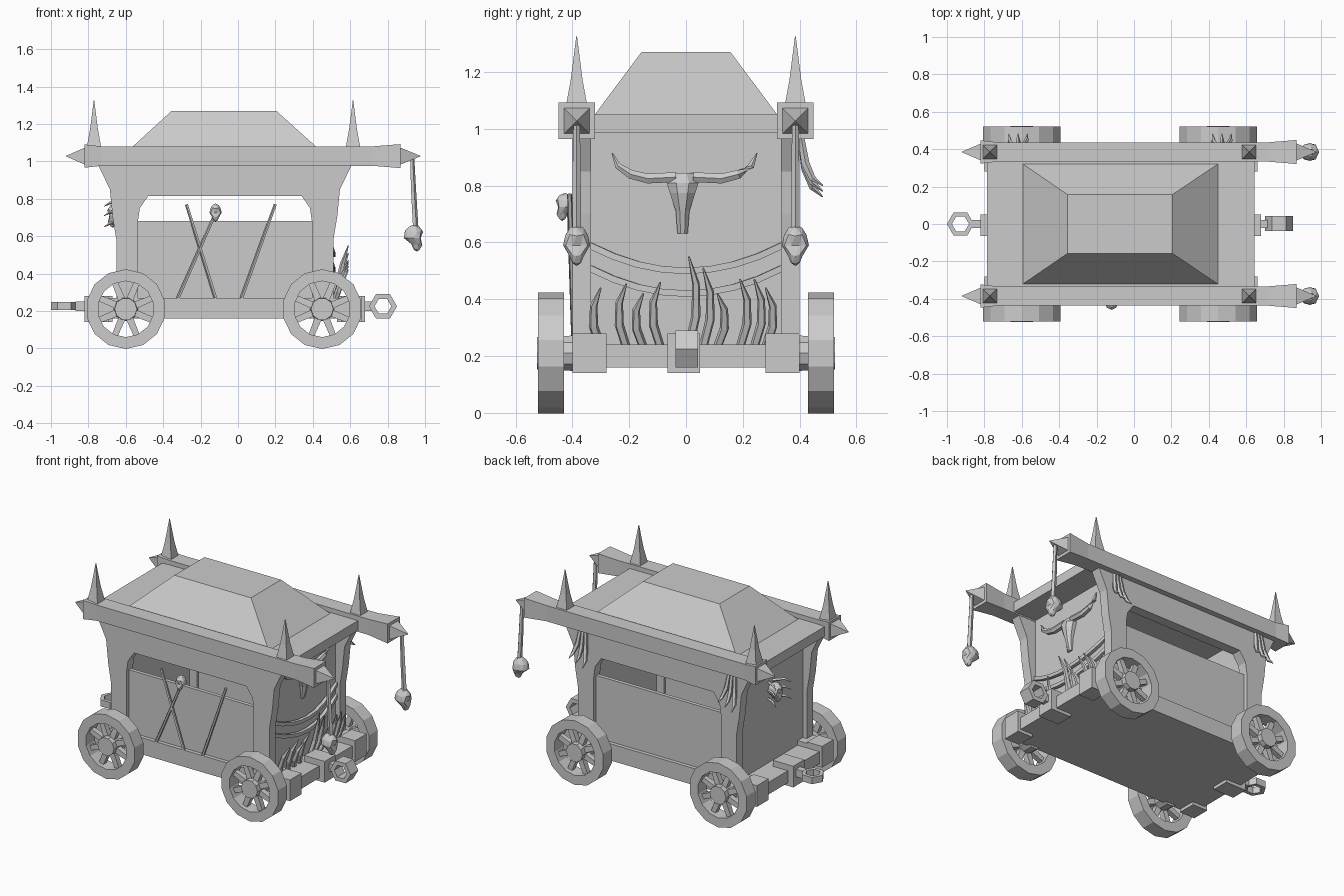
import bpy, bmesh, math
from mathutils import Vector, Matrix

cube = bpy.data.objects.get("Cube")
if cube:
    bpy.data.objects.remove(cube, do_unlink=True)

GREY = (0.6, 0.6, 0.6, 1)
mat = bpy.data.materials.new("weathered grey")
mat.use_nodes = True
mat.diffuse_color = GREY
mat.node_tree.nodes["Principled BSDF"].inputs["Base Color"].default_value = GREY

MID = -0.07                      # middle of the cart body along x
BEAM_Y = 0.385


def finish(name, bm):
    bmesh.ops.recalc_face_normals(bm, faces=bm.faces)
    mesh = bpy.data.meshes.new(name)
    bm.to_mesh(mesh)
    bm.free()
    mesh.materials.append(mat)
    ob = bpy.data.objects.new(name, mesh)
    bpy.context.collection.objects.link(ob)
    return ob


def box(name, x0, x1, y0, y1, z0, z1):
    bm = bmesh.new()
    bmesh.ops.create_cube(bm, size=1)
    size = Vector((x1 - x0, y1 - y0, z1 - z0))
    centre = Vector((x0 + x1, y0 + y1, z0 + z1)) / 2
    bmesh.ops.transform(bm, matrix=Matrix.Translation(centre) @ Matrix.Diagonal(size.to_4d()), verts=bm.verts)
    return finish(name, bm)


def skin(bm, rings, closed=False):
    n = len(rings[0])
    pairs = list(zip(rings, rings[1:])) + ([(rings[-1], rings[0])] if closed else [])
    for a, b in pairs:
        for i in range(n):
            j = (i + 1) % n
            bm.faces.new((a[i], a[j], b[j], b[i]))
    if not closed:
        bm.faces.new(rings[0][::-1])
        bm.faces.new(rings[-1])


def tube(name, points, radii, sides=5, flat=1.0, turn=0.0):
    """Tapered loft along a path; flat squashes the section."""
    pts = [Vector(p) for p in points]
    bm = bmesh.new()
    rings = []
    for i, p in enumerate(pts):
        t = (pts[min(i + 1, len(pts) - 1)] - pts[max(i - 1, 0)]).normalized()
        ref = Vector((0, 1, 0)) if abs(t.y) < 0.8 else Vector((0, 0, 1))
        u = t.cross(ref).normalized()
        v = t.cross(u)
        ring = []
        for k in range(sides):
            a = turn + math.tau * k / sides
            ring.append(bm.verts.new(p + radii[i] * (u * math.cos(a) + v * flat * math.sin(a))))
        rings.append(ring)
    skin(bm, rings)
    return finish(name, bm)


def extrude_y(name, outline, y0, y1):
    bm = bmesh.new()
    skin(bm, [[bm.verts.new((x, y, z)) for x, z in outline] for y in (y0, y1)])
    return finish(name, bm)


def ring(name, centre, outer, inner, half, sides, axis, turn=0.0):
    bm = bmesh.new()
    rot = Matrix.Rotation(math.pi / 2, 4, 'X') if axis == 'Y' else Matrix()
    rings = []
    for k in range(sides):
        a = turn + math.tau * k / sides
        section = ((outer, -half), (outer, half), (inner, half), (inner, -half))
        rings.append([bm.verts.new(rot @ Vector((r * math.cos(a), r * math.sin(a), h)) + Vector(centre))
                      for r, h in section])
    skin(bm, rings, closed=True)
    return finish(name, bm)


def skull(name, centre, size, heading):
    """Cranium narrowing to a jaw, with pressed-in eye sockets, facing +x before turning."""
    bm = bmesh.new()
    bmesh.ops.create_icosphere(bm, subdivisions=2, radius=1)
    for v in bm.verts:
        if v.co.z < -0.2:
            v.co.y *= 0.65
            v.co.x = v.co.x * 0.6 + 0.3
        v.co.z *= 1.3
        v.co.y *= 0.85
        if v.co.x > 0.6 and 0.2 < abs(v.co.y) < 0.6 and -0.5 < v.co.z < 0.4:
            v.co.x -= 0.3
    bmesh.ops.transform(bm, matrix=Matrix.Translation(centre) @ Matrix.Rotation(heading, 4, 'Z')
                        @ Matrix.Scale(size, 4), verts=bm.verts)
    return finish(name, bm)


# chassis
box("floor", MID - 0.71, MID + 0.71, -0.3, 0.3, 0.16, 0.24)
for s, side in ((-1, "front"), (1, "back")):
    y0, y1 = sorted((s * 0.28, s * 0.4))
    box(side + "_sill", MID - 0.66, MID + 0.66, y0, y1, 0.16, 0.27)
for s, end in ((-1, "right"), (1, "left")):
    def span(a, b):
        return sorted((MID + s * a, MID + s * b))
    box(end + "_cross_beam", *span(0.6, 0.7), -0.4, 0.4, 0.18, 0.24)
    for t in (-1, 1):
        box(end + "_beam_block", *span(0.62, 0.73), *sorted((t * 0.28, t * 0.4)), 0.14, 0.28)
    box(end + "_hitch_block", *span(0.6, 0.75), -0.065, 0.05, 0.14, 0.28)
    box(end + "_hitch_neck", *span(0.74, 0.8), -0.022, 0.022, 0.2, 0.25)
    box(end + "_wall", *span(0.52, 0.55), -0.36, 0.36, 0.22, 1.0)
ring("left_hitch_ring", (0.775, 0.003, 0.225), 0.075, 0.045, 0.04, 6, 'Y')
ring("right_hitch_ring", (-0.928, 0, 0.227), 0.072, 0.046, 0.022, 6, 'Z')

# wheels
for x in (-0.6, 0.45):
    for s in (-1, 1):
        y = s * 0.475
        ring("wheel_rim", (x, y, 0.21), 0.213, 0.15, 0.046, 14, 'Y', math.pi / 14)
        tube("wheel_hub", [(x, s * 0.38, 0.21), (x, s * 0.525, 0.21)], [0.066, 0.06], 10)
        for k in range(8):
            a = math.tau * (k + 0.5) / 8
            d = Vector((math.cos(a), 0, math.sin(a)))
            c = Vector((x, y, 0.21))
            tube("wheel_spoke", [c + d * 0.05, c + d * 0.16], [0.027, 0.022], 4, 1, math.pi / 4)

# side frames with flared posts, and the low panels between them
half = [(0.465, 0.25), (0.58, 0.25), (0.58, 0.58), (0.6, 0.7), (0.615, 0.85), (0.68, 0.985)]
arch = [(0.41, 0.815), (0.455, 0.75), (0.465, 0.68)]
outline = [(MID + x, z) for x, z in half] + [(MID - x, z) for x, z in reversed(half)]
outline += [(MID - x, z) for x, z in reversed(arch)] + [(MID + x, z) for x, z in arch]
for s, side in ((-1, "front"), (1, "back")):
    extrude_y(side + "_frame", outline, s * 0.335, s * 0.4)
    box(side + "_panel", MID - 0.5, MID + 0.5, *sorted((s * 0.35, s * 0.375)), 0.24, 0.68)

# roof
box("roof_slab", MID - 0.715, MID + 0.715, -0.34, 0.34, 0.985, 1.05)
bm = bmesh.new()
skin(bm, [[bm.verts.new((x, y, z)) for x, y in ((x0, -w), (x1, -w), (x1, w), (x0, w))]
          for x0, x1, w, z in ((-0.6, 0.455, 0.325, 1.045), (-0.355, 0.205, 0.157, 1.27))])
finish("roof_hip", bm)

# long beams with flared ends, points and upright spikes
for s, side in ((-1, "front"), (1, "back")):
    y = s * BEAM_Y
    path = [(-0.82, 0.062), (-0.73, 0.052), (0.72, 0.052), (0.87, 0.064)]
    tube(side + "_beam", [(x, y, 1.028) for x, r in path], [r * math.sqrt(2) for x, r in path], 4, 1, math.pi / 4)
    for x0, x1 in ((-0.815, -0.92), (0.865, 0.975)):
        tube("beam_point", [(x0, y, 1.028), (x1, y, 1.028)], [0.066, 0.002], 4, 1, math.pi / 4)
    for x in (-0.77, 0.615):
        tube("roof_spike", [(x, y, 1.07), (x, y, 1.17), (x, y, 1.325)], [0.056, 0.03, 0.002], 4, 1, math.pi / 4)
    # hanging skulls
    tube("skull_rope", [(0.93, y, 1.03), (0.937, y, 0.85), (0.95, y, 0.62)], [0.012, 0.015, 0.016], 5)
    skull("hanging_skull", (0.94, y, 0.59), 0.056, 0)

# horned skull on the left end wall
WALL = MID + 0.55
bm = bmesh.new()
rows = [(0.845, 0.035, 0.03), (0.81, 0.056, 0.05), (0.775, 0.045, 0.05), (0.71, 0.024, 0.035), (0.632, 0.018, 0.015)]
skin(bm, [[bm.verts.new((WALL + d * f, w * e - 0.012, z)) for e, f in
           ((-1, 0), (-1, 0.5), (-0.4, 1), (0.4, 1), (1, 0.5), (1, 0))] for z, w, d in rows])
finish("horned_skull", bm)
for s in (-1, 1):
    tube("horn", [(WALL + 0.02, s * y - 0.005, z) for y, z in
                  ((0.03, 0.83), (0.13, 0.825), (0.19, 0.84), (0.235, 0.87), (0.255, 0.915))],
         [0.02, 0.02, 0.018, 0.013, 0.002], 6)

# sagging band across the left end, and curved ribs below it
for drop in (0, 0.1):
    tube("sagging_band", [(WALL + 0.03 * (1 - (k / 4) ** 2), 0.085 * k, 0.5 - drop * 0.8 + 0.09 * (k / 4) ** 2)
                          for k in range(-4, 5)], [0.016] * 9, 4, 1, math.pi / 4)
ribs = [(-0.3, 0.44), (-0.21, 0.455), (-0.15, 0.42), (-0.09, 0.46), (0.01, 0.55),
        (0.06, 0.51), (0.11, 0.42), (0.19, 0.47), (0.24, 0.47), (0.28, 0.44)]
for y, top in ribs:
    bow = 0.025 if y > 0 else -0.025
    tall = top - 0.23
    tube("rib", [(0.51, y, 0.23), (0.535, y + bow, 0.23 + tall * 0.35), (0.56, y + bow, 0.23 + tall * 0.7),
                 (0.59, y, top)], [0.016, 0.017, 0.014, 0.003], 5)

# poles leaning on the front panel, one topped with a skull
for (xa, za), (xb, zb) in (((-0.12, 0.27), (-0.275, 0.77)), ((-0.32, 0.27), (-0.13, 0.7)), ((0.02, 0.27), (0.2, 0.77))):
    tube("leaning_pole", [(xa, -0.395, za), (xb, -0.41, zb)], [0.01, 0.009], 5)
skull("pole_skull", (-0.12, -0.425, 0.725), 0.038, -math.pi / 2)

# skull with prongs on the right end wall
skull("end_skull", (-0.655, 0, 0.71), 0.05, math.pi)
for s in (-1, 1):
    for z in (0.66, 0.72, 0.77):
        tube("prong", [(-0.62, s * 0.02, z), (-0.68, s * 0.06, z + 0.01), (-0.715, s * 0.08, z - 0.01)],
             [0.01, 0.008, 0.002], 4)

# claws hanging from the back posts
for x in (-0.62, 0.47):
    for k in (-1, 0, 1):
        tube("hanging_claw", [(x + 0.02 * k, 0.405, 0.97), (x + 0.03 * k, 0.42, 0.87 + 0.01 * k),
                              (x + 0.045 * k, 0.445, 0.81 + 0.015 * k), (x + 0.05 * k, 0.482, 0.78 + 0.02 * k)],
             [0.012, 0.015, 0.012, 0.002], 5)
